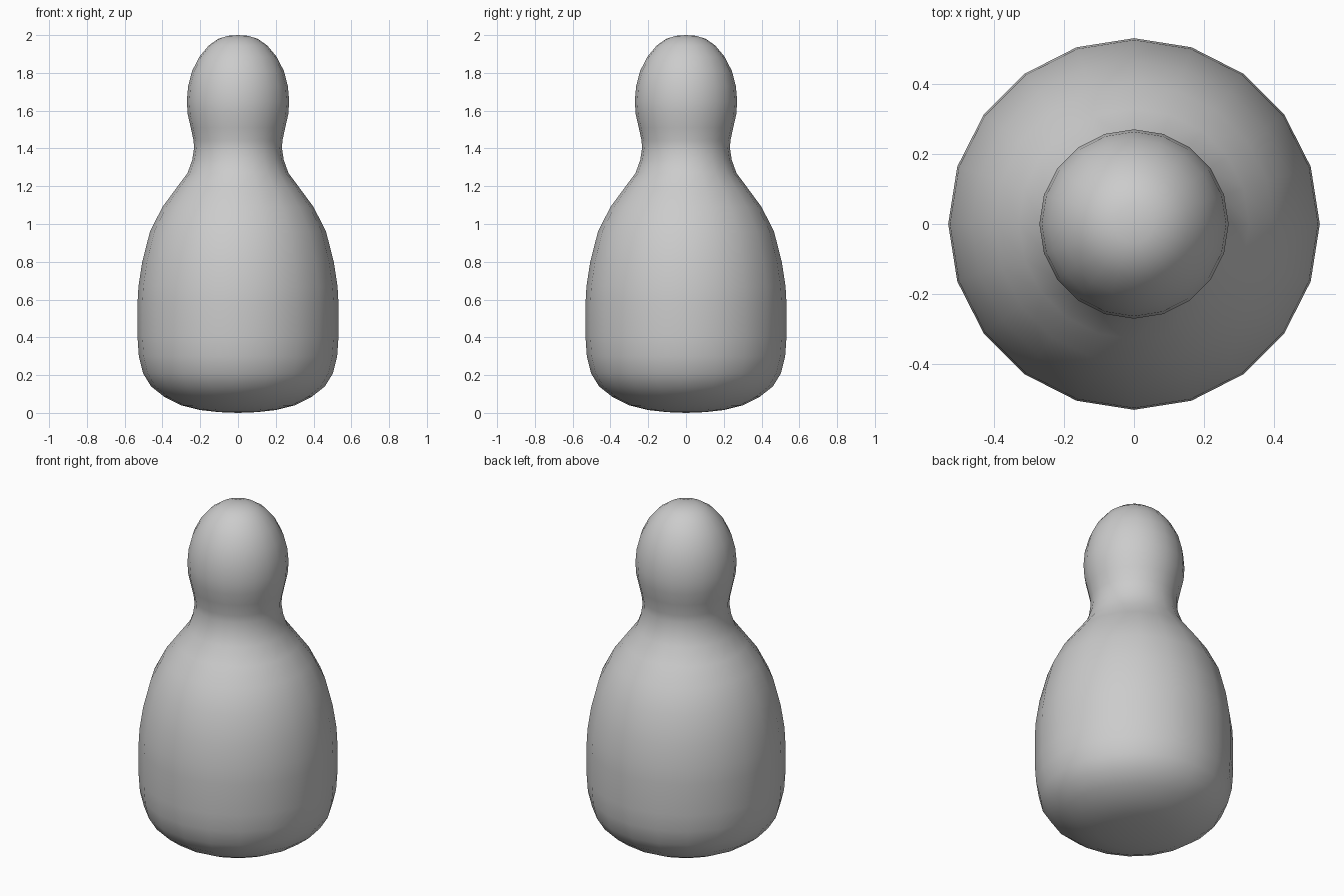
import bpy
import bmesh
import math

# Remove the default cube
cube = bpy.data.objects.get("Cube")
if cube:
    bpy.data.objects.remove(cube, do_unlink=True)

SIDES = 20

# Half silhouette (radius, height), from base to crown
PROFILE = [
    (0, 0), (0.10, 0.004), (0.20, 0.015), (0.30, 0.04), (0.39, 0.085),
    (0.46, 0.14), (0.503, 0.21), (0.525, 0.30), (0.532, 0.40),
    (0.532, 0.58), (0.527, 0.67), (0.507, 0.80), (0.466, 0.96),
    (0.40, 1.09), (0.33, 1.185), (0.267, 1.27), (0.242, 1.34),
    (0.233, 1.40), (0.235, 1.44), (0.25, 1.51), (0.266, 1.58),
    (0.271, 1.65), (0.264, 1.73), (0.243, 1.81), (0.205, 1.885),
    (0.155, 1.945), (0.105, 1.98), (0.055, 1.996), (0, 2),
]


def grey_material():
    colour = (0.6, 0.6, 0.6, 1)
    mat = bpy.data.materials.new("plain grey")
    mat.use_nodes = True
    mat.diffuse_color = colour
    mat.node_tree.nodes["Principled BSDF"].inputs["Base Color"].default_value = colour
    return mat


def lathe(name, profile, mat):
    """Spin a profile around the z axis into a closed solid."""
    bm = bmesh.new()
    verts = [bm.verts.new((r, 0, z)) for r, z in profile]
    edges = [bm.edges.new(pair) for pair in zip(verts, verts[1:])]
    bmesh.ops.spin(bm, geom=verts + edges, cent=(0, 0, 0), axis=(0, 0, 1),
                   angle=math.tau, steps=SIDES, use_duplicate=False)
    bmesh.ops.remove_doubles(bm, verts=bm.verts, dist=0.0005)
    bmesh.ops.recalc_face_normals(bm, faces=bm.faces)
    for face in bm.faces:
        face.smooth = True
    mesh = bpy.data.meshes.new(name)
    bm.to_mesh(mesh)
    bm.free()
    mesh.materials.append(mat)
    obj = bpy.data.objects.new(name, mesh)
    bpy.context.collection.objects.link(obj)
    return obj


# Rounded body, neck and head as one smooth turned piece
lathe("pawn_body", PROFILE, grey_material())
